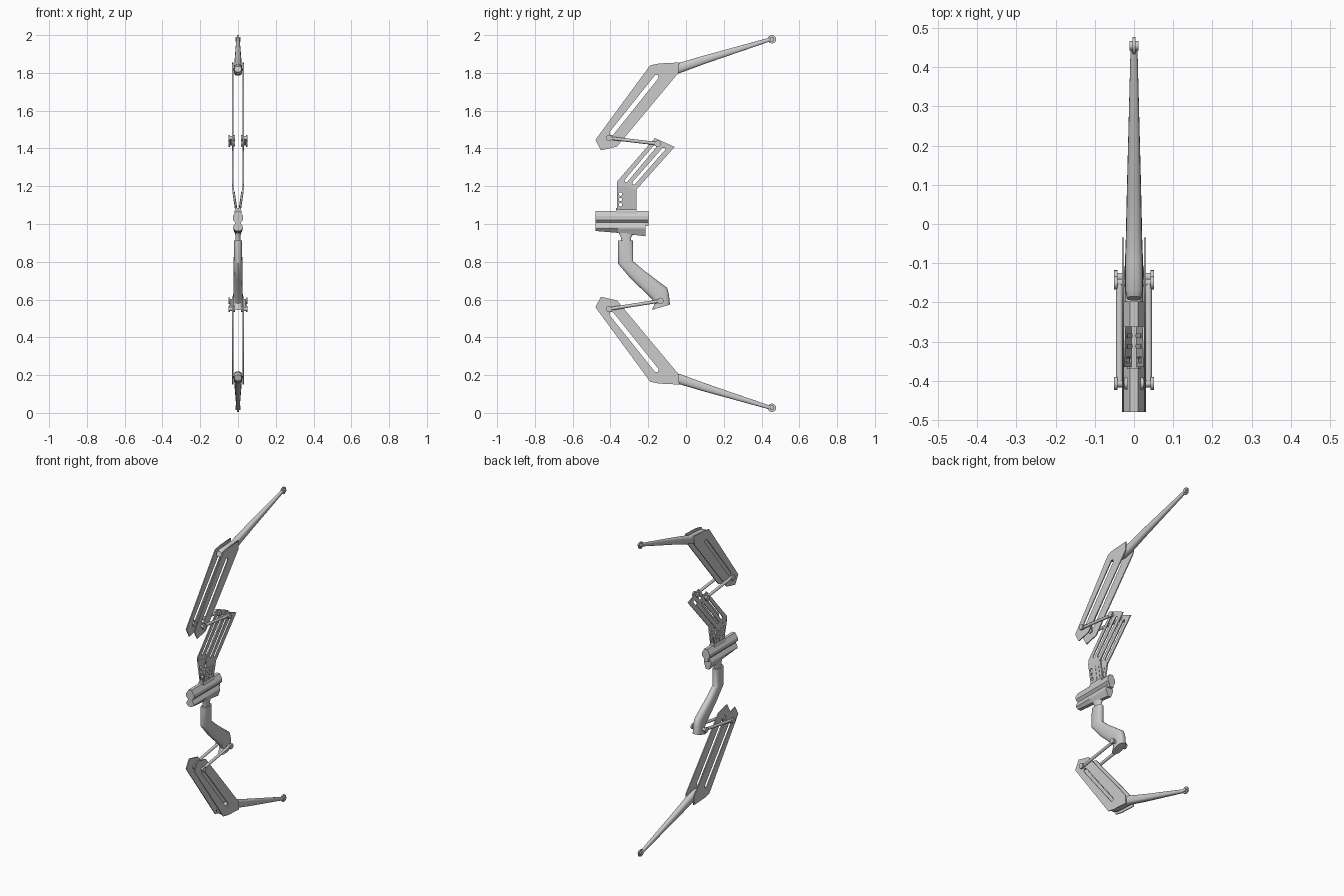
import bpy, bmesh, math
from mathutils import Vector, Matrix

if "Cube" in bpy.data.objects:
    bpy.data.objects.remove(bpy.data.objects["Cube"])

TO_YZ = Matrix(((0, 0, 1, 0), (1, 0, 0, 0), (0, 1, 0, 0), (0, 0, 0, 1)))


def finish(name, bm, smooth=False):
    bmesh.ops.recalc_face_normals(bm, faces=bm.faces)
    me = bpy.data.meshes.new(name)
    bm.to_mesh(me)
    bm.free()
    ob = bpy.data.objects.new(name, me)
    bpy.context.collection.objects.link(ob)
    if smooth:
        bpy.ops.object.select_all(action='DESELECT')
        ob.select_set(True)
        bpy.context.view_layer.objects.active = ob
        bpy.ops.object.shade_smooth_by_angle(angle=math.radians(40))
    return ob


def plate(name, outline, holes, thick, x_at):
    """Flat plate in the y-z plane with holes; x_at(z) gives its x position."""
    cu = bpy.data.curves.new(name, 'CURVE')
    cu.dimensions, cu.fill_mode, cu.extrude = '2D', 'BOTH', thick / 2
    for loop in [outline] + holes:
        sp = cu.splines.new('POLY')
        sp.points.add(len(loop) - 1)
        for p, (y, z) in zip(sp.points, loop):
            p.co = (y, z, 0, 1)
        sp.use_cyclic_u = True
    tmp = bpy.data.objects.new(name, cu)
    bpy.context.collection.objects.link(tmp)
    bpy.context.view_layer.update()
    me = bpy.data.meshes.new_from_object(
        tmp.evaluated_get(bpy.context.evaluated_depsgraph_get()))
    bm = bmesh.new()
    bm.from_mesh(me)
    bpy.data.objects.remove(tmp)
    bpy.data.meshes.remove(me)
    bm.transform(TO_YZ)
    bmesh.ops.remove_doubles(bm, verts=bm.verts, dist=1e-5)
    for v in bm.verts:
        v.co.x += x_at(v.co.z)
    return finish(name, bm)


def slot(a, b, w):
    a, b = Vector(a), Vector(b)
    d = (b - a).normalized() * w / 2
    n = Vector((-d.y, d.x))
    return [a + n, b + n, b + d, b - n, a - n, a - d]


def loft(name, rings, smooth=False):
    bm = bmesh.new()
    vs = [[bm.verts.new(p) for p in r] for r in rings]
    for a, b in zip(vs, vs[1:]):
        for i in range(len(a)):
            j = (i + 1) % len(a)
            bm.faces.new((a[i], a[j], b[j], b[i]))
    bm.faces.new(vs[0])
    bm.faces.new(vs[-1])
    return finish(name, bm, smooth)


def ring(p, q, w, n=16, k=0.75):
    """Rounded cross-section spanning p to q (y, z) with half width w in x."""
    p, q = Vector(p), Vector(q)
    out = []
    for i in range(n):
        t = 2 * math.pi * i / n
        c, s = (math.copysign(abs(f(t)) ** k, f(t)) for f in (math.cos, math.sin))
        m = (p + q) / 2 + (q - p) / 2 * s
        out.append((w * c, m.x, m.y))
    return out


def rod(name, parts, n=16):
    """Cylinders from a to b with radius r, joined in one object."""
    bm = bmesh.new()
    for a, b, r in parts:
        a, b = Vector(a), Vector(b)
        d = b - a
        m = Matrix.Translation((a + b) / 2) @ d.to_track_quat('Z', 'Y').to_matrix().to_4x4()
        bmesh.ops.create_cone(bm, cap_ends=True, segments=n, radius1=r, radius2=r,
                              depth=d.length, matrix=m)
    return finish(name, bm, True)


# limbs: upper, and mirrored lower
LIMB = [(-0.19, 1.84), (-0.14, 1.85), (-0.035, 1.855), (-0.04, 1.80),
        (-0.365, 1.41), (-0.45, 1.39), (-0.48, 1.445)]
for tag, flip, inner in (("upper", False, (-0.15, 1.425)), ("lower", True, (-0.135, 1.412))):
    def f(p):
        return (p[0], 2.005 - p[1]) if flip else p

    # tapered limb arm with a wheel at its tip
    arm = [((-0.195, 1.805), (-0.185, 1.835), 0.018), ((-0.17, 1.79), (-0.165, 1.843), 0.023),
           ((-0.09, 1.785), (-0.10, 1.848), 0.023), ((-0.03, 1.80), (-0.045, 1.85), 0.021),
           ((0.10, 1.848), (0.09, 1.89), 0.018), ((0.446, 1.967), (0.44, 1.986), 0.009)]
    loft(tag + "_limb_arm", [ring(f(p), f(q), w) for p, q, w in arm], True)
    ty, tz = f((0.455, 1.978))
    rod(tag + "_tip_wheel", [((-0.004, ty, tz), (0.004, ty, tz), 0.022),
                             ((-0.012, ty, tz), (0.012, ty, tz), 0.012)], 20)

    outer = (-0.407, 1.455)
    for side, s in (("right", 1), ("left", -1)):
        # slotted limb plates
        plate(f"{tag}_limb_plate_{side}", [f(p) for p in LIMB],
              [slot(f((-0.155, 1.78)), f((-0.395, 1.48)), 0.024)], 0.006,
              lambda z: 0.028 * s)
        # link rods and pivot knobs
        parts = []
        for p in (outer, inner):
            y, z = f(p)
            parts += [((s * x0, y, z), (s * x1, y, z), r) for x0, x1, r in
                      ((0.016, 0.05, 0.010), (0.016, 0.024, 0.015), (0.042, 0.051, 0.017))]
        rod(f"{tag}_pivot_knobs_{side}", parts)
        rod(f"{tag}_link_rod_{side}", [((s * 0.037, *f(outer)), (s * 0.037, *f(inner)), 0.009)], 12)

# riser: paired slotted plates, converging below
for side, s in (("right", 1), ("left", -1)):
    plate("riser_plate_" + side,
          [(-0.365, 1.2), (-0.365, 1.225), (-0.165, 1.455), (-0.06, 1.408), (-0.26, 1.185),
           (-0.262, 1.183)],
          [slot((-0.318, 1.228), (-0.165, 1.41), 0.017),
           slot((-0.278, 1.215), (-0.118, 1.397), 0.017)], 0.006, lambda z: 0.028 * s)

    def slant(z):
        return s * (0.007 + 0.021 * (z - 1.06) / 0.14)
    circles = [[(-0.347 + 0.009 * math.cos(i * math.pi / 6), c + 0.009 * math.sin(i * math.pi / 6))
                for i in range(12)] for c in (1.158, 1.13, 1.102)]
    plate("riser_neck_" + side,
          [(-0.365, 1.055), (-0.262, 1.055), (-0.262, 1.186), (-0.365, 1.205)], circles,
          0.009, slant)
    for i, y in enumerate((-0.312, -0.285)):
        plate(f"riser_rib_{side}_{i}", slot((y, 1.09), (y, 1.165), 0.011), [], 0.013, slant)


# centre body: two faceted blocks around a waist
def section(y, pts):
    return [(w, y, z) for w, z in pts] + [(-w, y, z) for w, z in reversed(pts)]


top = [(0.010, 1.07), (0.027, 1.042), (0.027, 1.022), (0.014, 1.008), (0.014, 0.99)]
loft("body_upper", [section(y, top) for y in (-0.48, -0.198)])
loft("body_lower", [section(y, [(0.014, 1.005), (0.026, 0.985), (0.026, 0.975), (0.011, zb)])
                    for y, zb in ((-0.48, 0.963), (-0.36, 0.953), (-0.215, 0.935))])
saddle = [(0.010, 1.085), (0.018, 1.07), (0.018, 1.045)]
loft("riser_saddle", [section(y, saddle) for y in (-0.37, -0.262)])

# neck and smooth hand grip
loft("grip_neck", [ring((-0.365, 0.97), (-0.265, 0.97), 0.014),
                   ring((-0.345, 0.93), (-0.29, 0.93), 0.014),
                   ring((-0.345, 0.90), (-0.29, 0.90), 0.014)], True)
grip = [((-0.36, 0.912), (-0.28, 0.912), 0.021), ((-0.36, 0.79), (-0.28, 0.803), 0.023),
        ((-0.29, 0.708), (-0.22, 0.752), 0.023), ((-0.185, 0.608), (-0.10, 0.662), 0.025),
        ((-0.165, 0.58), (-0.09, 0.625), 0.026), ((-0.18, 0.545), (-0.085, 0.573), 0.026)]
loft("hand_grip", [ring(p, q, w, 20) for p, q, w in grip], True)
